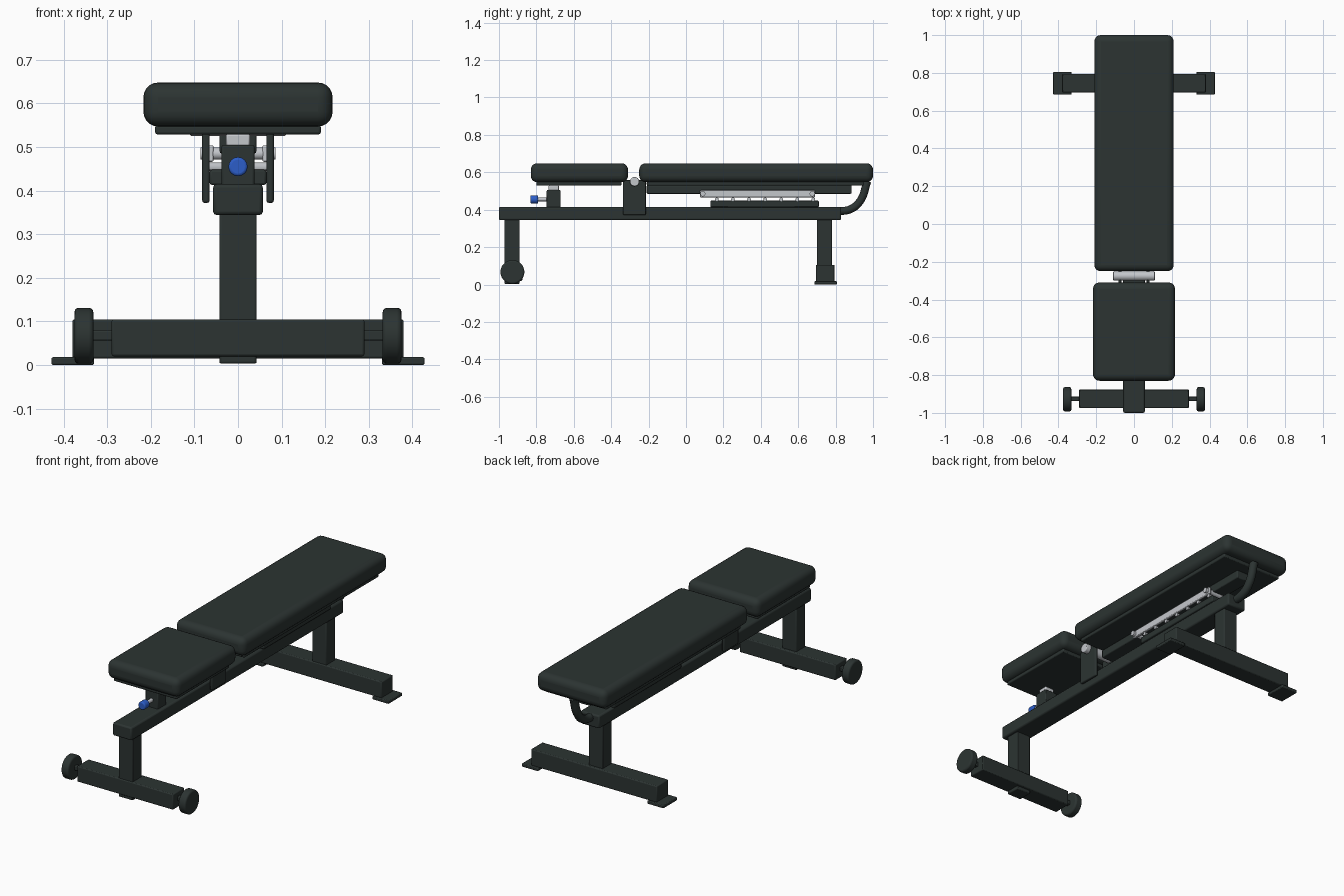
import bpy
from mathutils import Vector

cube = bpy.data.objects.get("Cube")
if cube:
    bpy.data.objects.remove(cube, do_unlink=True)


def material(name, rgb, metallic=0.0):
    m = bpy.data.materials.new(name)
    m.use_nodes = True
    m.diffuse_color = (*rgb, 1)
    m.node_tree.nodes["Principled BSDF"].inputs["Base Color"].default_value = (*rgb, 1)
    return m


DARK = material("charcoal", (0.025, 0.034, 0.032))
STEEL = material("bright_steel", (0.55, 0.57, 0.6))
BLUE = material("knob_blue", (0.025, 0.11, 0.58))


def finish(name, mat, bevel=0.0, segments=2):
    ob = bpy.context.object
    ob.name = name
    ob.data.materials.append(mat)
    if bevel:
        mod = ob.modifiers.new("rounding", "BEVEL")
        mod.width = bevel
        mod.segments = segments
        mod.limit_method = "ANGLE"
    bpy.ops.object.shade_smooth_by_angle()
    return ob


def box(name, x, y, z, mat=DARK, bevel=0.005, segments=2):
    """Box from (min, max) ranges on each axis."""
    lo, hi = Vector((x[0], y[0], z[0])), Vector((x[1], y[1], z[1]))
    bpy.ops.mesh.primitive_cube_add(size=1, location=(lo + hi) / 2)
    bpy.context.object.scale = hi - lo
    bpy.ops.object.transform_apply(location=False, rotation=False, scale=True)
    return finish(name, mat, bevel, segments)


def mid(name, half, y, z, **options):
    """Box centred on x = 0."""
    return box(name, (-half, half), y, z, **options)


def rod(name, start, end, radius, mat=STEEL, bevel=0.0, sides=24):
    a, b = Vector(start), Vector(end)
    bpy.ops.mesh.primitive_cylinder_add(vertices=sides, radius=radius,
                                        depth=(b - a).length, location=(a + b) / 2)
    bpy.context.object.rotation_euler = (b - a).to_track_quat("Z", "Y").to_euler()
    return finish(name, mat, bevel, 3)


# Padded cushions and their backing boards
mid("seat_cushion", 0.217, (-0.83, -0.31), (0.547, 0.648), bevel=0.034, segments=5)
mid("back_cushion", 0.21, (-0.25, 1.0), (0.547, 0.648), bevel=0.034, segments=5)
mid("seat_board", 0.19, (-0.80, -0.345), (0.529, 0.55))
mid("back_board", 0.185, (-0.21, 0.95), (0.529, 0.55))

# Main frame
mid("main_beam", 0.057, (-1.0, 0.83), (0.344, 0.415), bevel=0.008)
mid("back_rail", 0.042, (-0.21, 0.885), (0.485, 0.53))
mid("front_leg", 0.043, (-0.97, -0.89), (0.003, 0.35))
mid("rear_leg", 0.043, (0.70, 0.78), (0.09, 0.35))
mid("front_crossbar", 0.29, (-0.975, -0.875), (0.02, 0.105))
mid("rear_crossbar", 0.38, (0.695, 0.795), (0.015, 0.105))
mid("wheel_axle", 0.36, (-0.937, -0.913), (0.056, 0.08), bevel=0.004)

# Hinge pivot, roller and seat post
rod("hinge_roller", (-0.11, -0.275, 0.55), (0.11, -0.275, 0.55), 0.025, bevel=0.004)
mid("seat_post_sleeve", 0.038, (-0.745, -0.67), (0.41, 0.505))
mid("seat_post", 0.028, (-0.735, -0.68), (0.50, 0.53), mat=STEEL)
rod("knob_shaft", (0, -0.80, 0.455), (0, -0.74, 0.455), 0.01)
rod("adjustment_knob", (0, -0.832, 0.455), (0, -0.79, 0.455), 0.022, BLUE, bevel=0.006, sides=16)

# Adjustment ladder between the beam and the backrest
mid("ladder_base", 0.065, (0.13, 0.71), (0.413, 0.448))
for y in (0.09, 0.675):
    rod("ladder_end_pin", (-0.086, y, 0.485), (0.086, y, 0.485), 0.014)
for i in range(7):
    y = 0.165 + i * 0.086
    rod("ladder_tooth_pin", (-0.068, y, 0.455), (0.068, y, 0.455), 0.01, sides=12)

# Parts repeated on both sides
for side, s in (("left", 1), ("right", -1)):
    def pair(a, b):
        return tuple(sorted((s * a, s * b)))
    box(side + "_hinge_plate", pair(0.065, 0.082), (-0.337, -0.215), (0.372, 0.56))
    box(side + "_ladder_bar", pair(0.056, 0.072), (0.075, 0.69), (0.466, 0.504),
        mat=STEEL, bevel=0.004)
    box(side + "_foot_plate", pair(0.33, 0.428), (0.686, 0.806), (0, 0.018), bevel=0.004)
    rod(side + "_wheel", (s * 0.332, -0.928, 0.067), (s * 0.375, -0.928, 0.067), 0.064,
        DARK, bevel=0.009, sides=32)

# Bent support bar at the rear end
curve = bpy.data.curves.new("rear_support_bar", "CURVE")
curve.dimensions = "3D"
curve.bevel_depth = 0.022
curve.bevel_resolution = 3
curve.use_fill_caps = True
spline = curve.splines.new("BEZIER")
path = [(0.81, 0.39), (0.88, 0.403), (0.93, 0.445), (0.97, 0.553)]
spline.bezier_points.add(len(path) - 1)
for p, (y, z) in zip(spline.bezier_points, path):
    p.co = (0, y, z)
    p.handle_left_type = p.handle_right_type = "AUTO"
bar = bpy.data.objects.new("rear_support_bar", curve)
bpy.context.collection.objects.link(bar)
curve.materials.append(DARK)
